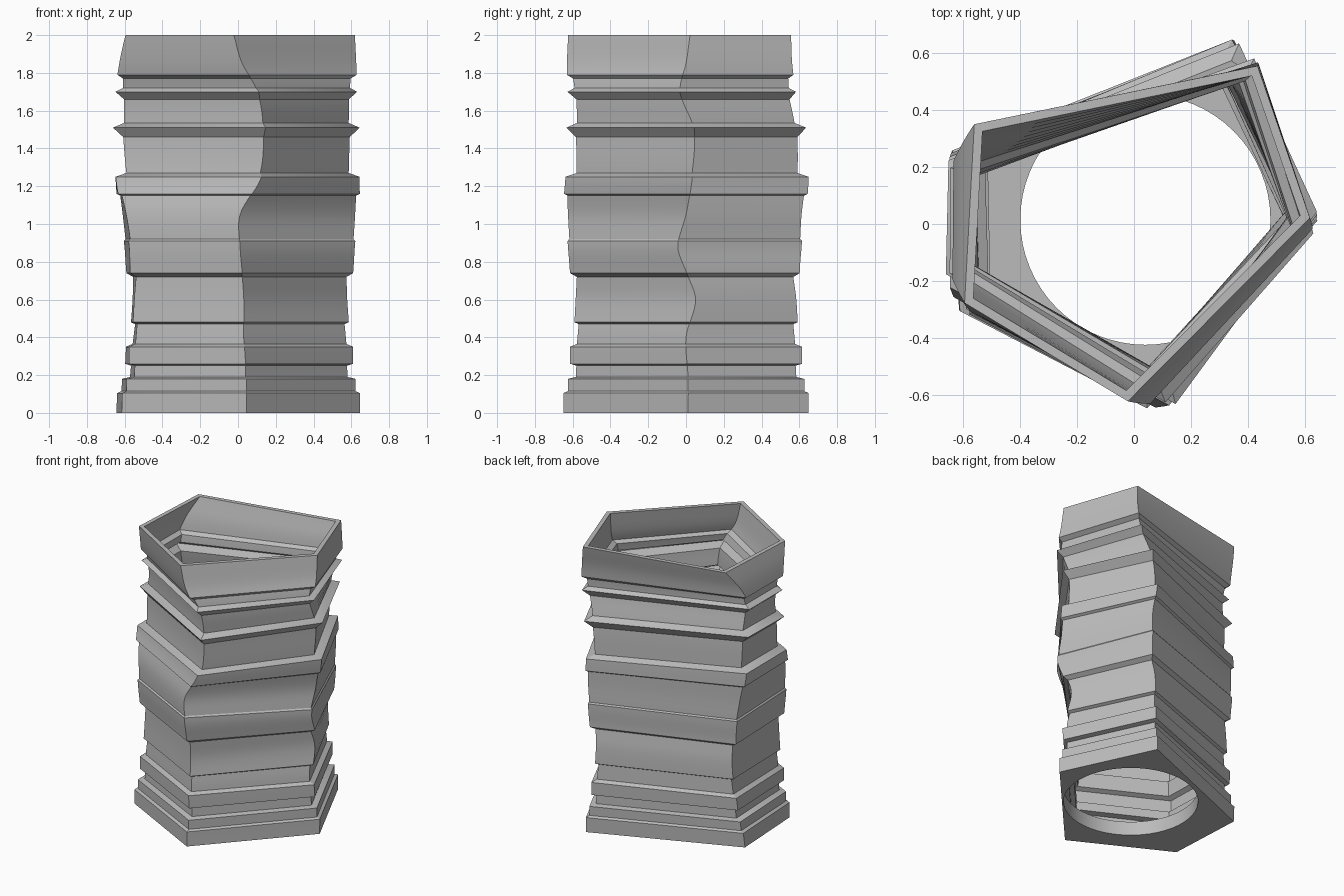
import bpy, bmesh
from math import sin, cos, tau, radians
from mathutils import Vector

old = bpy.data.objects.get("Cube")
if old:
    bpy.data.objects.remove(old, do_unlink=True)

WALL = 0.03
FLOOR = 0.1
HOLE_CENTRE = Vector((0.04, 0.015))
HOLE_RADIUS = 0.44

# Stepped silhouette: height, width factor
PROFILE = [
    (0, 1), (0.105, 1), (0.115, 0.965), (0.18, 0.965), (0.19, 0.9), (0.25, 0.895),
    (0.26, 0.945), (0.35, 0.945), (0.365, 0.89), (0.47, 0.875), (0.48, 0.91),
    (0.6, 0.9), (0.72, 0.89), (0.74, 0.945), (0.91, 0.965), (0.92, 0.95),
    (1.15, 0.97), (1.16, 1), (1.25, 1), (1.27, 0.91), (1.46, 0.92), (1.51, 1),
    (1.535, 0.91), (1.66, 0.91), (1.7, 0.98), (1.72, 0.92), (1.77, 0.925),
    (1.79, 0.975), (2, 0.96),
]

# Drift of the five corners: reach, then angle in degrees at each key height
KEYS = [0, 0.2, 0.4, 0.6, 0.75, 0.88, 1.05, 1.25, 1.5, 1.7, 1.85, 2]
CORNERS = {
    "right": (0.645, [1, 1, 0, 5, 0, -4, 0, 3, 4, -3, 0, 2]),
    "back": (0.735, [62, 62, 62, 62, 60, 60, 60, 62, 60, 54, 52, 52]),
    "left_back": (0.69, [159, 157, 155, 154, 155, 155, 157, 160, 161, 163, 158, 148]),
    "left_front": (0.685, [206, 207, 207, 207, 208, 209, 206, 199, 195, 195, 199, 205]),
    "front": (0.65, [274, 274, 273, 273, 272, 271, 271, 281, 283, 280, 272, 268]),
}


def smooth_value(values, z):
    """Cubic interpolation of a key list at height z."""
    i = max(k for k in range(len(KEYS) - 1) if KEYS[k] <= z)

    def slope(k):
        a, b = max(k - 1, 0), min(k + 1, len(KEYS) - 1)
        return (values[b] - values[a]) / (KEYS[b] - KEYS[a])

    span = KEYS[i + 1] - KEYS[i]
    t = (z - KEYS[i]) / span
    s = 1 - t
    return (values[i] * s * s * (1 + 2 * t) + values[i + 1] * t * t * (1 + 2 * s)
            + span * (slope(i) * t * s * s - slope(i + 1) * t * t * s))


def outline(z, factor):
    """Pentagon corners at one height."""
    points = []
    for reach, angles in CORNERS.values():
        a = radians(smooth_value(angles, z))
        points.append(Vector((cos(a), sin(a))) * reach * factor)
    return points


def inset(points, distance):
    """Move every side of a counter-clockwise outline inward."""
    result = []
    for i, p in enumerate(points):
        before = (p - points[i - 1]).normalized()
        after = (points[(i + 1) % len(points)] - p).normalized()
        n1 = Vector((-before.y, before.x))
        n2 = Vector((-after.y, after.x))
        result.append(p + (n1 + n2) * distance / (1 + n1.dot(n2)))
    return result


def levels():
    """Profile with long sections split so the corner lines curve."""
    rows = [PROFILE[0]]
    for (z0, f0), (z1, f1) in zip(PROFILE, PROFILE[1:]):
        count = max(1, round((z1 - z0) / 0.025))
        for k in range(1, count + 1):
            t = k / count
            rows.append((z0 + (z1 - z0) * t, f0 + (f1 - f0) * t))
    return rows


def add_ring(bm, points, z):
    return [bm.verts.new((p.x, p.y, z)) for p in points]


def bridge(bm, lower, upper):
    n = len(lower)
    for i in range(n):
        j = (i + 1) % n
        bm.faces.new((lower[i], lower[j], upper[j], upper[i]))


def fill_between(bm, outer, inner):
    """Flat plate between an outline and a round hole."""
    edges = []
    for ring in (outer, inner):
        for i, v in enumerate(ring):
            w = ring[i - 1]
            edges.append(bm.edges.get((w, v)) or bm.edges.new((w, v)))
    bmesh.ops.triangle_fill(bm, use_beauty=True, edges=edges)


bm = bmesh.new()
rows = levels()

# Outer wall up, rim, inner wall down to the floor
rings = [add_ring(bm, outline(z, f), z) for z, f in rows]
inner_rows = [(z, f) for z, f in reversed(rows) if z > FLOOR + 0.01]
inner_rows.append((FLOOR, inner_rows[-1][1]))
rings += [add_ring(bm, inset(outline(z, f), WALL), z) for z, f in inner_rows]
for lower, upper in zip(rings, rings[1:]):
    bridge(bm, lower, upper)

# Round opening through the base
circle = [HOLE_CENTRE + Vector((cos(tau * i / 64), sin(tau * i / 64))) * HOLE_RADIUS
          for i in range(64)]
hole_bottom = add_ring(bm, circle, 0)
hole_top = add_ring(bm, circle, FLOOR)
bridge(bm, hole_bottom, hole_top)
fill_between(bm, rings[0], hole_bottom)
fill_between(bm, rings[-1], hole_top)
bmesh.ops.recalc_face_normals(bm, faces=bm.faces[:])

mesh = bpy.data.meshes.new("twisted_vase")
bm.to_mesh(mesh)
bm.free()
vase = bpy.data.objects.new("twisted_vase", mesh)
bpy.context.collection.objects.link(vase)

# Single plain grey
grey = bpy.data.materials.new("plain_grey")
grey.use_nodes = True
colour = (0.5, 0.5, 0.5, 1)
grey.diffuse_color = colour
grey.node_tree.nodes["Principled BSDF"].inputs["Base Color"].default_value = colour
mesh.materials.append(grey)

bpy.ops.object.select_all(action="DESELECT")
vase.select_set(True)
bpy.context.view_layer.objects.active = vase
bpy.ops.object.shade_smooth_by_angle(angle=radians(30))
